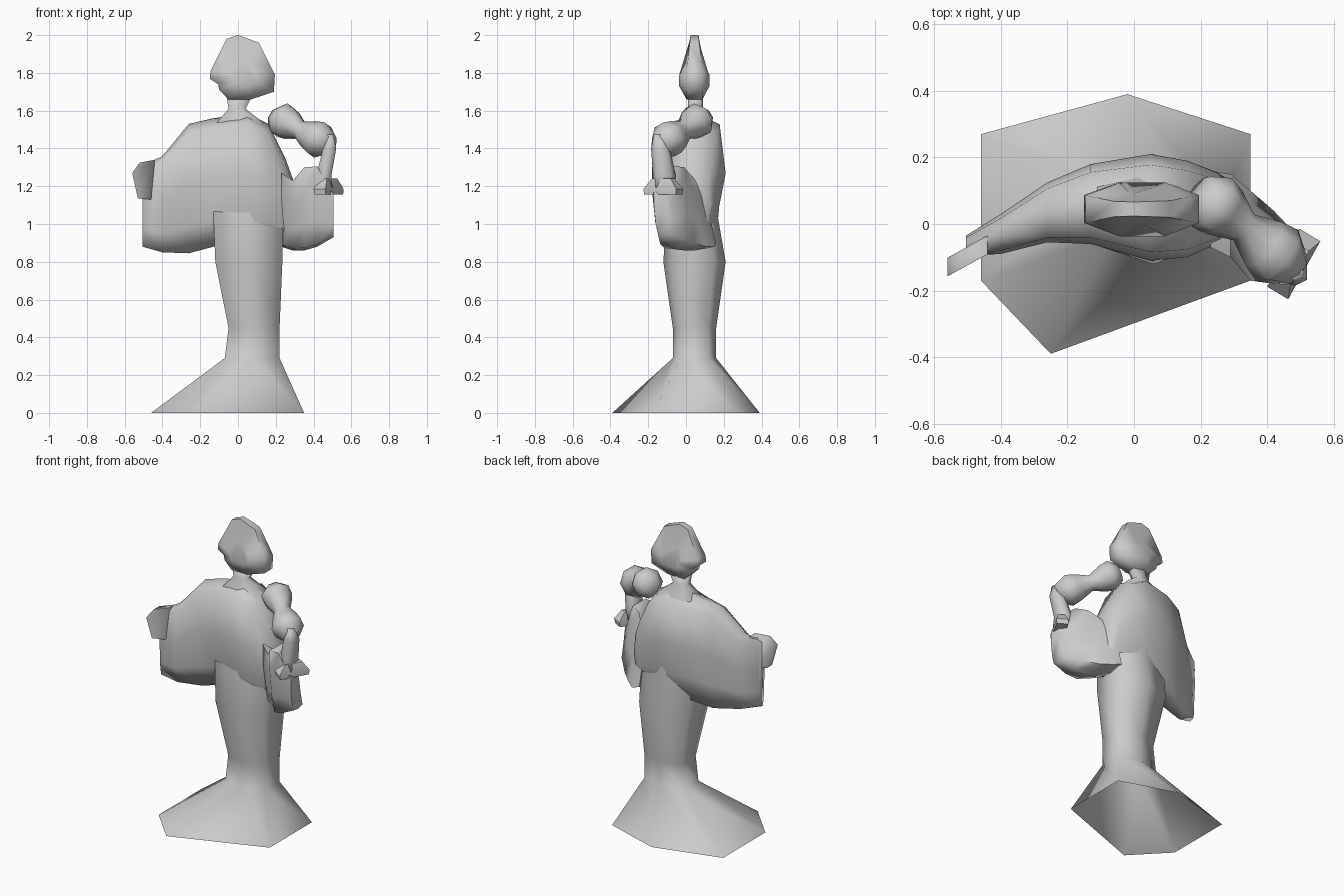
import bpy, bmesh, math
from mathutils import Vector

if "Cube" in bpy.data.objects:
    bpy.data.objects.remove(bpy.data.objects["Cube"])

stone = bpy.data.materials.new("light grey stone")
stone.use_nodes = True
stone.diffuse_color = (0.6, 0.6, 0.6, 1)
stone.node_tree.nodes["Principled BSDF"].inputs["Base Color"].default_value = (0.6, 0.6, 0.6, 1)


def loft(name, rings, angle=180, open_start=False):
    """Skin a list of equal rings of points and close the ends."""
    bm = bmesh.new()
    loops = [[bm.verts.new(p) for p in ring] for ring in rings]
    n = len(loops[0])
    for a, b in zip(loops, loops[1:]):
        for i in range(n):
            j = (i + 1) % n
            bm.faces.new((a[i], a[j], b[j], b[i]))
    if not open_start:
        bm.faces.new(loops[0][::-1])
    bm.faces.new(loops[-1])
    bmesh.ops.recalc_face_normals(bm, faces=bm.faces)
    mesh = bpy.data.meshes.new(name)
    bm.to_mesh(mesh)
    bm.free()
    mesh.materials.append(stone)
    obj = bpy.data.objects.new(name, mesh)
    bpy.context.collection.objects.link(obj)
    bpy.ops.object.select_all(action='DESELECT')
    obj.select_set(True)
    bpy.context.view_layer.objects.active = obj
    bpy.ops.object.shade_smooth_by_angle(angle=math.radians(angle))
    return obj


def box_ring(shape, x0, x1, y0, y1, z):
    """Fit a unit outline into a level rectangle."""
    cx, cy, rx, ry = (x0 + x1) / 2, (y0 + y1) / 2, (x1 - x0) / 2, (y1 - y0) / 2
    return [(cx + u * rx, cy + v * ry, z) for u, v in shape]


def tube(name, path, sides=8):
    """Loft circles along a path of (centre, radius)."""
    axis = Vector(path[-1][0]) - Vector(path[0][0])
    turn = axis.to_track_quat('Z', 'Y')
    rings = []
    for centre, r in path:
        angles = [math.tau * i / sides for i in range(sides)]
        rings.append([Vector(centre) + turn @ Vector((r * math.cos(a), r * math.sin(a), 0))
                      for a in angles])
    return loft(name, rings)


# Gown: hollow six-sided foot, slim skirt, waist, chest and neck
hexagon = [(-1, .65), (0, 1), (1, .65), (1, -.65), (0, -1), (-1, -.65)]
foot = [(-.46, .27, 0), (-.02, .39, 0), (.35, .27, 0),
        (.35, -.17, 0), (-.25, -.39, 0), (-.46, -.17, 0)]
levels = [(-.07, .22, -.07, .16, .29), (-.05, .22, -.07, .16, .45),
          (-.12, .235, -.12, .21, .8), (-.13, .24, -.105, .17, 1.03),
          (-.13, .22, -.09, .19, 1.25), (-.11, .13, -.03, .14, 1.54),
          (-.05, .04, .01, .09, 1.61), (-.06, .07, .01, .09, 1.67)]
loft("gown", [foot] + [box_ring(hexagon, *lv) for lv in levels], open_start=True)


# Cape with wide sleeves, sliced from side to side
def slice_ring(outline, x, top, bottom, front, back):
    return [(x, front + u * (back - front), bottom + v * (top - bottom)) for u, v in outline]


cape_outline = [(.5, 1), (.08, .93), (0, .55), (.03, .2), (.25, 0),
                (.8, .03), (.87, .25), (1, .55), (.9, .92)]
cape = [(-.505, 1.31, .88, -.095, -.035), (-.4, 1.36, .85, -.09, .03),
        (-.26, 1.53, .845, -.055, .125), (-.13, 1.56, .88, -.06, .18),
        (.05, 1.585, .88, -.11, .21), (.16, 1.53, .88, -.1, .19),
        (.25, 1.35, .88, -.06, .155), (.29, 1.24, .92, -.04, .13)]
loft("cape", [slice_ring(cape_outline, *s) for s in cape])
sleeve_outline = [(0, 1), (.6, 1), (.72, .8), (.85, .4), (1, .05),
                  (.6, 0), (.2, .03), (.08, .3), (0, .7)]
sleeve = [(.23, 1.27, .88, -.07, .16), (.29, 1.23, .86, -.1, .15),
          (.35, 1.3, .86, -.17, .1), (.42, 1.305, .88, -.18, .04),
          (.505, 1.16, .93, -.17, -.05)]
loft("left_sleeve", [slice_ring(sleeve_outline, *s) for s in sleeve], 75)


# Left cuff plate, turned to follow the forearm
square = [(-1, -1), (1, -1), (1, 1), (-1, 1)]


def cuff_ring(z, grow):
    mid, along, across = Vector((.48, -.12, z)), Vector((.046, .083, 0)), Vector((-.03, .018, 0))
    return [mid + (along * u + across * v) * grow for u, v in square]


loft("left_cuff", [cuff_ring(1.155, 1), cuff_ring(1.185, 1.05), cuff_ring(1.24, .6)], 40)

# Left hand gripping the held object
loft("left_hand", [box_ring(hexagon, .42, .5, -.18, -.06, 1.19),
                   box_ring(hexagon, .415, .495, -.175, -.055, 1.26),
                   box_ring(hexagon, .45, .52, -.185, -.085, 1.4),
                   box_ring(hexagon, .47, .505, -.17, -.13, 1.475)])

# Held object: two knobs joined by a narrow waist
tube("held_object", [((.195, .1, 1.565), .055), ((.235, .065, 1.55), .095),
                     ((.27, .035, 1.53), .085), ((.33, -.01, 1.495), .05),
                     ((.39, -.06, 1.465), .085), ((.43, -.095, 1.445), .1),
                     ((.485, -.14, 1.42), .055)])

# Right hand reaching out of the cape
profile = [(-.44, 1.34), (-.52, 1.325), (-.56, 1.27), (-.53, 1.135), (-.46, 1.13)]


def hand_side(offset):
    return [(x, -.118 + (x + .54) * .55 + offset, z) for x, z in profile]


loft("right_hand", [hand_side(-.028), hand_side(.028)], 70)

# Head: thin rim with the face and the back of the hair bulging outward
rim = [(0, 2), (.11, 1.96), (.17, 1.84), (.195, 1.79), (.19, 1.7), (.07, 1.66), (-.05, 1.66),
       (-.1, 1.71), (-.105, 1.74), (-.15, 1.77), (-.145, 1.81), (-.06, 1.98)]


def head_ring(scale, side, depth):
    ring = []
    for x, z in rim:
        taper = 1 - .5 * max(0, (z - 1.8) / .2)
        ring.append((.025 + (x - .025) * scale, .045 + side * depth * taper,
                     1.78 + (z - 1.78) * scale))
    return ring


loft("head", [head_ring(.4, -1, .082), head_ring(1, -1, .042),
              head_ring(1, 1, .042), head_ring(.4, 1, .08)], 75)
